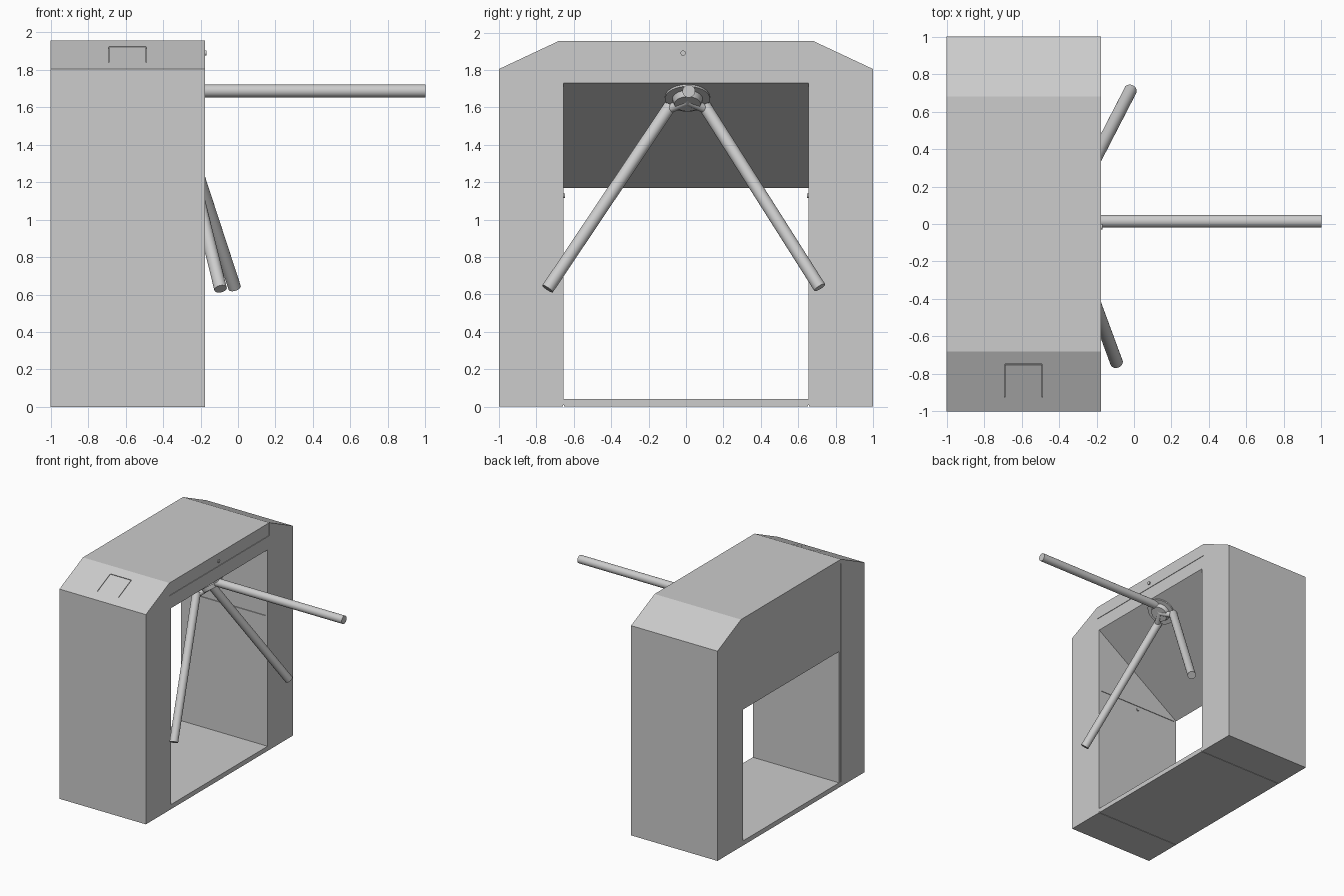
import bpy
import bmesh
from math import atan2, radians
from mathutils import Matrix, Vector

cube = bpy.data.objects.get("Cube")
if cube:
    bpy.data.objects.remove(cube, do_unlink=True)

grey = bpy.data.materials.new("light grey")
grey.use_nodes = True
GREY = (0.604, 0.604, 0.604, 1)
grey.diffuse_color = GREY
grey.node_tree.nodes["Principled BSDF"].inputs["Base Color"].default_value = GREY


def finish(name, bm, smooth=False):
    bmesh.ops.recalc_face_normals(bm, faces=bm.faces)
    mesh = bpy.data.meshes.new(name)
    bm.to_mesh(mesh)
    bm.free()
    mesh.materials.append(grey)
    obj = bpy.data.objects.new(name, mesh)
    bpy.context.collection.objects.link(obj)
    bpy.ops.object.select_all(action="DESELECT")
    obj.select_set(True)
    bpy.context.view_layer.objects.active = obj
    if smooth:
        bpy.ops.object.shade_smooth_by_angle(angle=radians(35))
    return obj


def prism(name, points, offset):
    """Closed profile pushed along an offset."""
    bm = bmesh.new()
    face = bm.faces.new([bm.verts.new(p) for p in points])
    out = bmesh.ops.extrude_face_region(bm, geom=[face])
    moved = [v for v in out["geom"] if isinstance(v, bmesh.types.BMVert)]
    bmesh.ops.translate(bm, verts=moved, vec=offset)
    return finish(name, bm)


def rod(name, start, end, radius, end_radius=None, sides=32):
    """Cylinder or cone between two points."""
    a, b = Vector(start), Vector(end)
    turn = (b - a).to_track_quat("Z", "Y").to_matrix().to_4x4()
    bm = bmesh.new()
    bmesh.ops.create_cone(bm, cap_ends=True, segments=sides, radius1=radius,
                          radius2=end_radius or radius, depth=(b - a).length,
                          matrix=Matrix.Translation((a + b) / 2) @ turn)
    return finish(name, bm, True)


def cut(target, cutter):
    mod = target.modifiers.new("cut", "BOOLEAN")
    mod.operation = "DIFFERENCE"
    mod.solver = "EXACT"
    mod.object = cutter
    bpy.context.view_layer.objects.active = target
    bpy.ops.object.modifier_apply(modifier=mod.name)
    bpy.data.objects.remove(cutter, do_unlink=True)


def groove(target, centre, size, tilt=0):
    bm = bmesh.new()
    place = (Matrix.Translation(centre) @ Matrix.Rotation(tilt, 4, "X")
             @ Matrix.Diagonal((*size, 1)))
    bmesh.ops.create_cube(bm, size=1, matrix=place)
    cut(target, finish("groove_cutter", bm))


BACK, FACE = -1.0, -0.177
HALF, TOP, SHOULDER = 0.68, 1.955, 1.805
INNER, HEAD, SILL = 0.655, 1.73, 1.17

# Cabinet with sloped shoulders
outline = [(-1, 0), (1, 0), (1, SHOULDER), (HALF, TOP), (-HALF, TOP), (-1, SHOULDER)]
cabinet = prism("cabinet", [(BACK, y, z) for y, z in outline], (FACE - BACK, 0, 0))

# Through opening with a slanted underside
slope = (HEAD - SILL) / (FACE - BACK)
e = 0.1
opening = [(BACK - e, 0.04), (FACE + e, 0.04),
           (FACE + e, HEAD + e * slope), (BACK - e, SILL - e * slope)]
cut(cabinet, prism("opening_cutter", [(x, -INNER, z) for x, z in opening],
                   (0, 2 * INNER, 0)))

# Panel seams: lid, rear door, side walls and base
W, D = 0.004, 0.016
groove(cabinet, (FACE, 0, 1.845), (D, 2 * HALF, W))
groove(cabinet, (FACE, HALF - 0.004, 1.90), (D, W, 0.106))
groove(cabinet, (BACK, -HALF + 0.004, 0.98), (D, W, 1.88))
mid = (BACK + FACE) / 2
for side in (-1, 1):
    groove(cabinet, (mid, side * INNER, SILL - 0.01), (0.78, D, W))
    groove(cabinet, (mid, side * INNER, 0), (0.9, W, D))

# Reader window outline on the front shoulder
tilt = atan2(TOP - SHOULDER, 1 - HALF)
rise = (TOP - SHOULDER) / (1 - HALF)


def on_shoulder(x, z):
    return (x, -1 + (z - SHOULDER) / rise, z)


for x in (-0.69, -0.49):
    groove(cabinet, on_shoulder(x, 1.88), (W, 0.19, D), tilt)
groove(cabinet, on_shoulder(-0.59, 1.922), (0.2, W, D), tilt)

# Locks on the lid and the inner walls
rod("lid_lock", (FACE - 0.01, -0.015, 1.89), (FACE + 0.009, -0.015, 1.89), 0.014)
for side, label in ((-1, "front"), (1, "rear")):
    rod(label + "_wall_lock", (mid, side * (INNER + 0.01), 1.127),
        (mid, side * (INNER - 0.008), 1.127), 0.012)

# Rotating hub on the slanted panel
normal = Vector((slope, 0, -1)).normalized()
seat = Vector((FACE - (HEAD - 1.655) / slope, 0.008, 1.655))
rod("hub_flange", seat - normal * 0.01, seat + normal * 0.012, 0.12)
rod("hub_drum", seat, seat + normal * 0.045, 0.085, 0.07)

# Three barrier arms, each with a narrow neck at the hub
hub = seat + normal * 0.025
arms = {
    "level_arm": ((-0.24, 0.015, 1.687), (1, 0.015, 1.687)),
    "front_arm": ((-0.335, -0.085, 1.607), (-0.093, -0.74, 0.63)),
    "rear_arm": ((-0.335, 0.1, 1.607), (-0.018, 0.715, 0.637)),
}
for name, (start, end) in arms.items():
    rod(name, start, end, 0.034)
    rod(name + "_neck", hub, Vector(start) + (Vector(end) - Vector(start)) * 0.02, 0.024)
